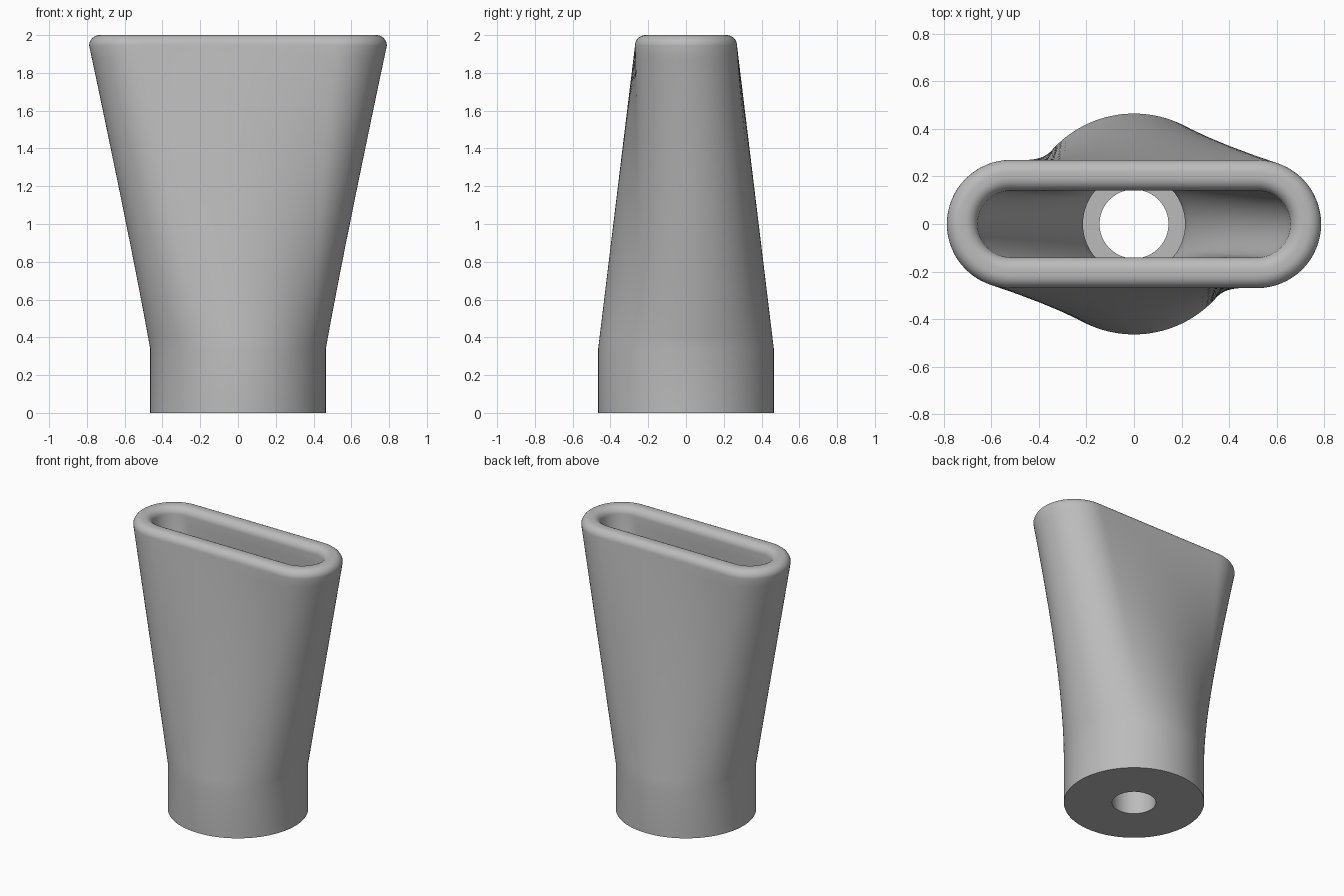
import bpy, bmesh, math

cube = bpy.data.objects.get("Cube")
if cube:
    bpy.data.objects.remove(cube, do_unlink=True)

QUARTER = 32                  # points per quarter of each ring
HALF_STRAIGHT = 0.518         # half length of the slot's straight sides
TWIST = math.radians(60)      # where the round end meets the first slot corner
HEIGHT, LIP = 2.0, 0.055


def circle_point(q, f, r):
    a = TWIST + (q + f) * math.pi / 2
    return r * math.cos(a), r * math.sin(a)


def slot_point(q, f, r):
    # quarters alternate: straight side, round end
    side = 1 if q < 2 else -1
    if q % 2 == 0:
        return side * HALF_STRAIGHT * (1 - 2 * f), side * r
    a = math.pi / 2 + f * math.pi
    return (side * (r * math.cos(a) - HALF_STRAIGHT), side * r * math.sin(a))


def ring(bm, z, u, r_circle, r_slot):
    verts = []
    for q in range(4):
        for i in range(QUARTER):
            f = i / QUARTER
            cx, cy = circle_point(q, f, r_circle)
            sx, sy = slot_point(q, f, r_slot)
            verts.append(bm.verts.new((cx + (sx - cx) * u, cy + (sy - cy) * u, z)))
    return verts


def loft(z0, z1, r_circle, r_slot, steps=24):
    return [(z0 + (z1 - z0) * i / steps, i / steps, r_circle, r_slot)
            for i in range(steps + 1)]


def lip_arc(r_centre, start, end, steps=8):
    rows = []
    for i in range(1, steps + 1):
        a = math.radians(start + (end - start) * i / steps)
        rows.append((HEIGHT - LIP + LIP * math.sin(a), 1, 0, r_centre + LIP * math.cos(a)))
    return rows


# Section rows: outer skin, rounded lip, inner cavity, step and bore
R_OUT, R_IN, R_SEAT, R_BORE = 0.465, 0.14, 0.215, 0.145
SLOT_OUT = 0.27
rows = [(0, 0, R_OUT, 0)]
rows += loft(0.34, HEIGHT - LIP, R_OUT, SLOT_OUT)
rows += lip_arc(SLOT_OUT - LIP, 0, 90)
rows += [(HEIGHT, 1, 0, R_IN + LIP)]
rows += lip_arc(R_IN + LIP, 90, 180)
rows += loft(0.34, HEIGHT - LIP, R_SEAT, R_IN)[-2::-1]
rows += [(0.2, 0, R_SEAT, 0), (0.2, 0, R_BORE, 0), (0, 0, R_BORE, 0)]

# Bridge every ring to the next, closing the bottom rim
bm = bmesh.new()
rings = [ring(bm, *row) for row in rows]
count = 4 * QUARTER
for a, b in zip(rings, rings[1:] + rings[:1]):
    for i in range(count):
        j = (i + 1) % count
        bm.faces.new((a[i], a[j], b[j], b[i]))
bmesh.ops.recalc_face_normals(bm, faces=bm.faces)

mesh = bpy.data.meshes.new("nozzle_body")
bm.to_mesh(mesh)
bm.free()
nozzle = bpy.data.objects.new("nozzle_body", mesh)
bpy.context.collection.objects.link(nozzle)

# Plain grey material
grey = bpy.data.materials.new("plain_grey")
grey.use_nodes = True
colour = (0.5, 0.5, 0.5, 1)
grey.diffuse_color = colour
grey.node_tree.nodes["Principled BSDF"].inputs["Base Color"].default_value = colour
mesh.materials.append(grey)

# Smooth skin with sharp edges kept
bpy.ops.object.select_all(action="DESELECT")
nozzle.select_set(True)
bpy.context.view_layer.objects.active = nozzle
bpy.ops.object.shade_smooth_by_angle(angle=math.radians(30))
